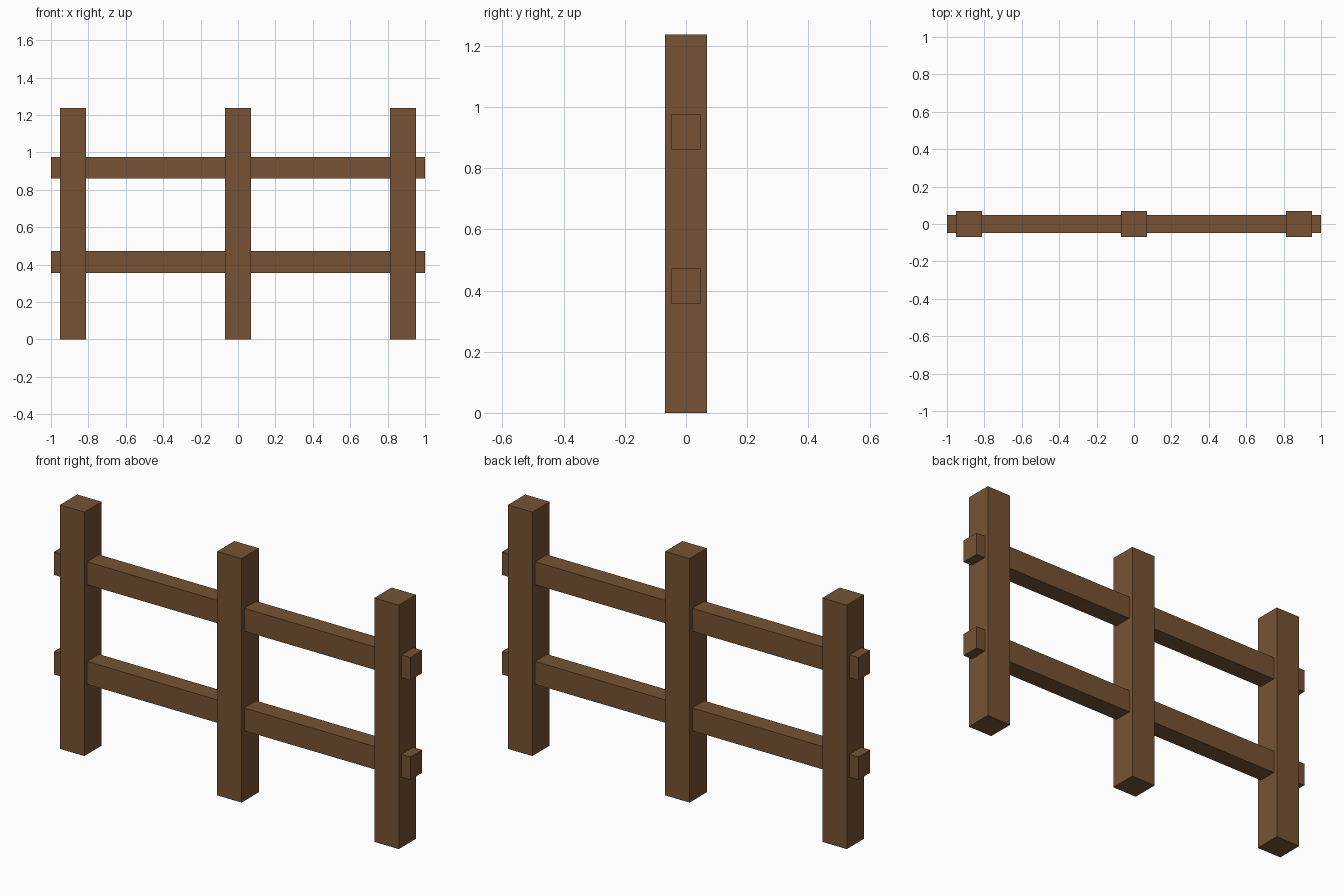
import bpy

cube = bpy.data.objects.get("Cube")
if cube:
    bpy.data.objects.remove(cube, do_unlink=True)

wood = bpy.data.materials.new("brown_wood")
wood.use_nodes = True
colour = (0.18, 0.086, 0.034, 1)
wood.diffuse_color = colour
wood.node_tree.nodes["Principled BSDF"].inputs["Base Color"].default_value = colour


def beam(name, centre, size):
    bpy.ops.mesh.primitive_cube_add(size=1, location=centre)
    obj = bpy.context.object
    obj.name = name
    obj.scale = size
    bpy.ops.object.transform_apply(location=False, rotation=False, scale=True)
    obj.data.materials.append(wood)
    return obj


# Upright posts
HEIGHT = 1.237
for name, x in (("right_post", -0.882), ("middle_post", 0), ("left_post", 0.882)):
    beam(name, (x, 0, HEIGHT / 2), (0.137, 0.138, HEIGHT))

# Horizontal rails running through the posts
for name, z in (("lower_rail", 0.414), ("upper_rail", 0.919)):
    beam(name, (0, 0, z), (2, 0.095, 0.116))
